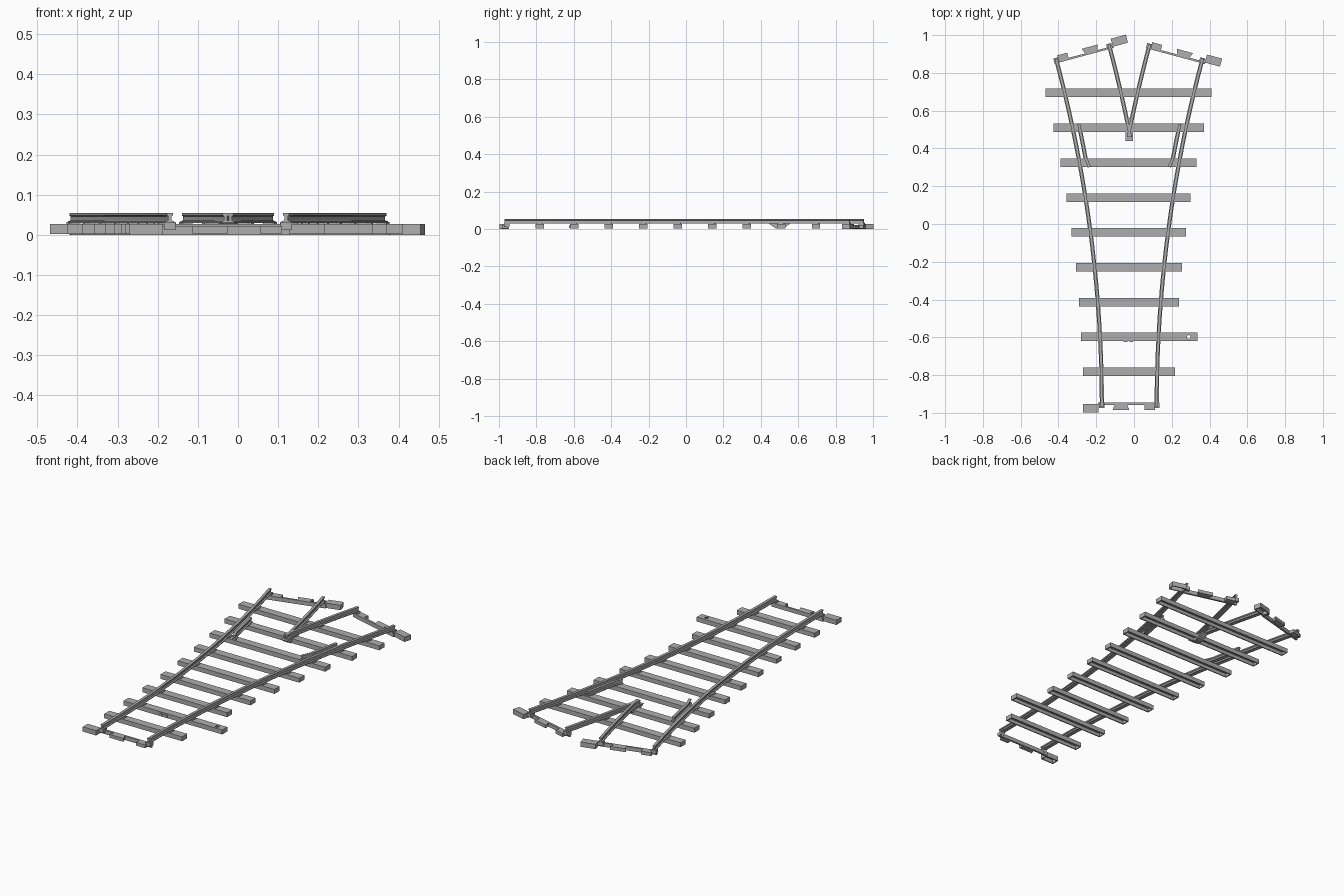
import bpy, bmesh, math
from mathutils import Vector, Matrix

if "Cube" in bpy.data.objects:
    bpy.data.objects.remove(bpy.data.objects["Cube"])

grey = bpy.data.materials.new("track grey")
grey.use_nodes = True
COLOUR = (0.42, 0.42, 0.42, 1)
grey.diffuse_color = COLOUR
grey.node_tree.nodes["Principled BSDF"].inputs["Base Color"].default_value = COLOUR

MID = -0.025           # centre line of the single end
HALF = 0.145           # half the gauge
START = -0.97          # y of the single end
RADIUS = 7.275         # radius of both branch centre lines
END = math.radians(15)
TIE_TOP = 0.027


def finish(name, bm):
    bmesh.ops.recalc_face_normals(bm, faces=bm.faces)
    mesh = bpy.data.meshes.new(name)
    bm.to_mesh(mesh)
    bm.free()
    mesh.materials.append(grey)
    ob = bpy.data.objects.new(name, mesh)
    bpy.context.collection.objects.link(ob)
    return ob


def add_box(bm, x, y, z, matrix=Matrix()):
    size = [r[1] - r[0] for r in (x, y, z)]
    mid = [(r[1] + r[0]) / 2 for r in (x, y, z)]
    m = matrix @ Matrix.Translation(mid) @ Matrix.Diagonal((*size, 1))
    return bmesh.ops.create_cube(bm, size=1, matrix=m)["verts"]


def hollow(ob):
    # open the underside and give the shell a wall
    bm = bmesh.new()
    bm.from_mesh(ob.data)
    low = [f for f in bm.faces if f.normal.z < -0.9]
    bmesh.ops.delete(bm, geom=low, context="FACES")
    bm.to_mesh(ob.data)
    bm.free()
    mod = ob.modifiers.new("wall", "SOLIDIFY")
    mod.thickness, mod.offset, mod.use_even_offset = 0.006, -1, True


def branch(side, offset, angle):
    """Point on a branch; side -1 bends to -x, offset is outward from its arc centre."""
    r = RADIUS + offset
    return Vector((MID + side * (RADIUS - r * math.cos(angle)), START + r * math.sin(angle), 0))


def angle_at(offset, y):
    return math.asin((y - START) / (RADIUS + offset))


# Rail section: foot, web and head, as (half width, height)
HALF_SECTION = [(0.011, 0.030), (0.011, 0.034), (0.004, 0.036),
                (0.004, 0.046), (0.0075, 0.048), (0.0075, 0.055)]
SECTION = HALF_SECTION + [(-w, z) for w, z in reversed(HALF_SECTION)]


def sweep_rail(name, path):
    bm = bmesh.new()
    rings = []
    for i, p in enumerate(path):
        d = (path[min(i + 1, len(path) - 1)] - path[max(i - 1, 0)]).normalized()
        across = Vector((d.y, -d.x, 0))
        rings.append([bm.verts.new(p + across * w + Vector((0, 0, z))) for w, z in SECTION])
    n = len(SECTION)
    for a, b in zip(rings, rings[1:]):
        for k in range(n):
            bm.faces.new((a[k], a[(k + 1) % n], b[(k + 1) % n], b[k]))
    bm.faces.new(rings[0])
    bm.faces.new(rings[-1])
    return finish(name, bm)


def arc(side, offset, a0, a1, steps):
    return [branch(side, offset, a0 + (a1 - a0) * i / steps) for i in range(steps + 1)]


# Rails of the two branches
for side, word in ((-1, "right"), (1, "left")):
    sweep_rail(f"{word}_outer_rail", arc(side, -HALF, 0, END, 20))
    sweep_rail(f"{word}_frog_rail", arc(side, HALF, angle_at(HALF, 0.46), END, 6))
    inset = -HALF + 0.036
    guard = arc(side, inset, angle_at(inset, 0.35), angle_at(inset, 0.53), 4)
    guard.insert(0, branch(side, inset + 0.012, angle_at(inset, 0.30)))
    sweep_rail(f"{word}_guard_rail", guard)

# Sleepers: left end, right end, y
TIES = [(-0.468, 0.41, 0.695), (-0.425, 0.37, 0.51), (-0.388, 0.332, 0.325),
        (-0.357, 0.30, 0.14), (-0.33, 0.274, -0.043), (-0.308, 0.253, -0.228),
        (-0.291, 0.237, -0.413), (-0.28, 0.336, -0.598), (-0.27, 0.216, -0.783)]
TIE_HALF = 0.0225
chairs = bmesh.new()
for i, (x0, x1, y) in enumerate(TIES):
    bm = bmesh.new()
    add_box(bm, (x0, x1), (y - TIE_HALF, y + TIE_HALF), (0.002, TIE_TOP))
    tie = finish(f"sleeper_{i + 1}", bm)
    hollow(tie)
    if i == 7:
        # round mounting hole in the long sleeper
        bm = bmesh.new()
        bmesh.ops.create_cone(bm, cap_ends=True, segments=16, radius1=0.01, radius2=0.01,
                              depth=0.1, matrix=Matrix.Translation((0.29, y, 0)))
        cutter = finish("hole_cutter", bm)
        cutter.hide_render = True
        cutter.hide_viewport = True
        cut = tie.modifiers.new("hole", "BOOLEAN")
        cut.operation, cut.object = "DIFFERENCE", cutter
        # small lug on the front edge
        bm = bmesh.new()
        for x in (-0.045, -0.015):
            add_box(bm, (x - 0.01, x + 0.01), (y - 0.028, y - 0.02), (0.005, 0.02))
        finish("sleeper_lug", bm)
    # rail chairs
    for side in (-1, 1):
        for offset in (-HALF, HALF) if i < 2 else (-HALF,):
            a = angle_at(offset, y)
            m = Matrix.Translation(branch(side, offset, a)) @ Matrix.Rotation(-side * a, 4, "Z")
            add_box(chairs, (-0.018, 0.018), (-0.014, 0.014), (TIE_TOP - 0.001, 0.031), m)
finish("rail_chairs", chairs)

# Wedge under the frog
bm = bmesh.new()
verts = add_box(bm, (-0.045, -0.005), (0.44, 0.56), (0.004, 0.031))
for v in verts:
    if v.co.z < 0.01:
        v.co.y = 0.5 + (v.co.y - 0.5) * 0.35
finish("frog_base", bm)


# End pieces: local x to the right looking outward, local y outward
def end_piece(name, matrix):
    bm = bmesh.new()
    add_box(bm, (0.162, 0.245), (-0.017, 0.027), (0, TIE_TOP), matrix)
    hollow(finish(name + "_half_sleeper", bm))
    bm = bmesh.new()
    add_box(bm, (-0.155, 0.165), (-0.024, -0.013), (0, 0.022), matrix)
    for u0, u1 in ((0.0, 0.088), (-0.135, -0.08)):
        tab = add_box(bm, (u0, u1), (-0.02, 0.015), (0.003, 0.022))
        for v in tab:
            if v.co.y < 0 and u0 == 0:
                v.co.x = u0 + 0.044 + (v.co.x - u0 - 0.044) * 0.7
        bmesh.ops.transform(bm, matrix=matrix, verts=tab)
    for u in (-HALF, HALF):
        add_box(bm, (u - 0.014, u + 0.014), (-0.025, 0.004), (0.012, 0.032), matrix)
    finish(name + "_connector", bm)


end_piece("front_end", Matrix.Translation((MID, START, 0)) @ Matrix.Rotation(math.pi, 4, "Z"))
for side, word in ((-1, "right"), (1, "left")):
    end_piece(f"{word}_branch_end",
              Matrix.Translation(branch(side, 0, END)) @ Matrix.Rotation(-side * END, 4, "Z"))
